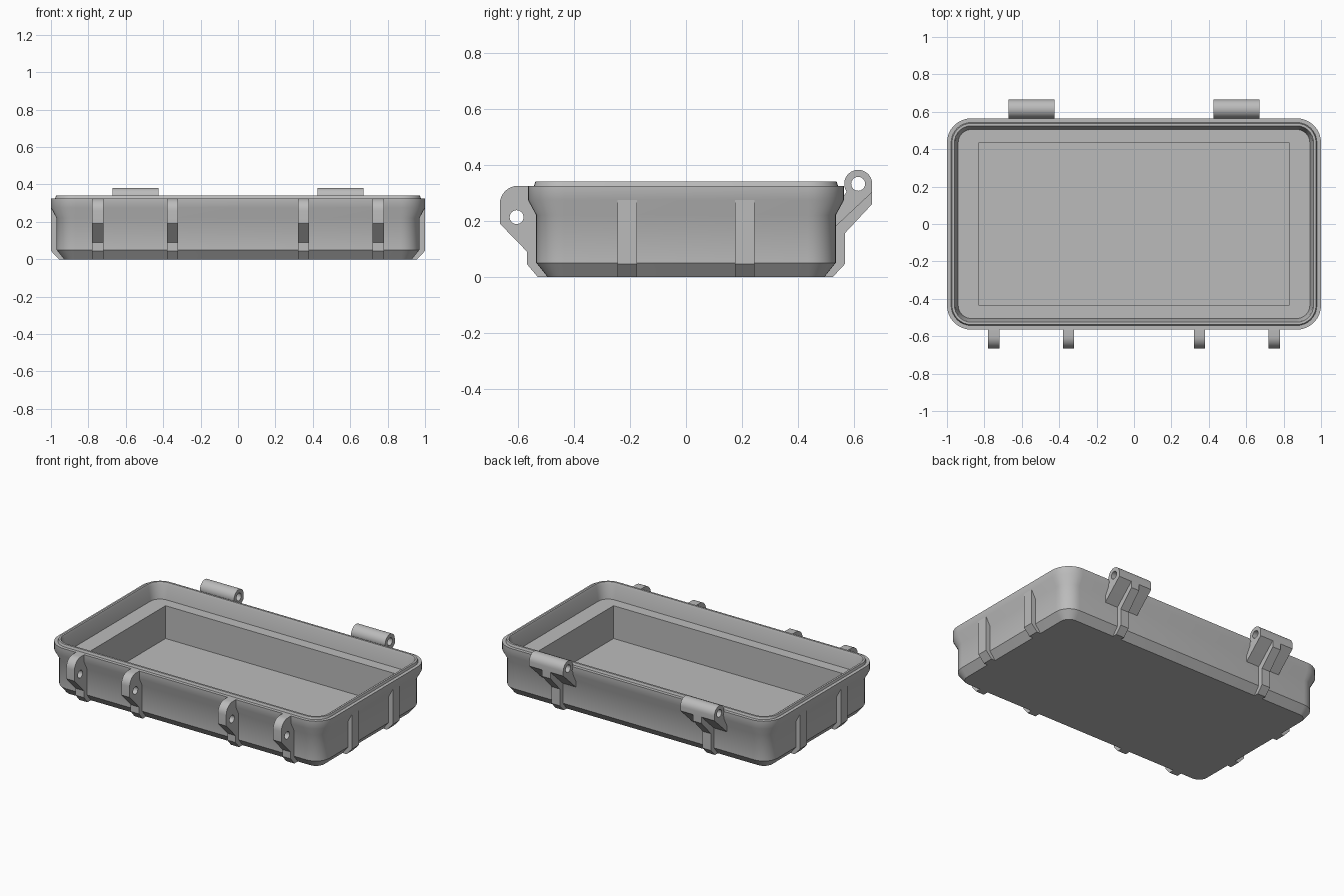
import bpy, bmesh, math

if "Cube" in bpy.data.objects:
    bpy.data.objects.remove(bpy.data.objects["Cube"])

grey = bpy.data.materials.new("plastic_grey")
grey.diffuse_color = (0.5, 0.5, 0.5, 1)
grey.use_nodes = True
grey.node_tree.nodes["Principled BSDF"].inputs["Base Color"].default_value = grey.diffuse_color


def finish(name, bm):
    """Clean a bmesh, make it an object, shade it smooth with sharp edges."""
    bmesh.ops.remove_doubles(bm, verts=bm.verts, dist=0.0002)
    bmesh.ops.recalc_face_normals(bm, faces=bm.faces)
    mesh = bpy.data.meshes.new(name)
    bm.to_mesh(mesh)
    bm.free()
    mesh.materials.clear()
    mesh.materials.append(grey)
    obj = bpy.data.objects.new(name, mesh)
    bpy.context.collection.objects.link(obj)
    bpy.ops.object.select_all(action='DESELECT')
    obj.select_set(True)
    bpy.context.view_layer.objects.active = obj
    bpy.ops.object.shade_smooth_by_angle(angle=math.radians(30))
    return obj


def arc(cx, cy, r, a0, a1, n):
    return [(cx + r * math.cos(math.radians(a0 + (a1 - a0) * i / n)),
             cy + r * math.sin(math.radians(a0 + (a1 - a0) * i / n)))
            for i in range(n + 1)]


def rounded_rect(hx, hy, r, n=8):
    pts = []
    for k, (sx, sy) in enumerate([(1, 1), (-1, 1), (-1, -1), (1, -1)]):
        pts += arc(sx * (hx - r), sy * (hy - r), r, 90 * k, 90 * k + 90, n)
    return pts


def slab(name, profile, width, side, offset, hole=None):
    """Extrude an (outward, z) profile, with optional round hole, on one side of the tray."""
    cu = bpy.data.curves.new(name, 'CURVE')
    cu.dimensions, cu.fill_mode, cu.extrude = '2D', 'BOTH', width / 2
    for pts in [profile] + ([arc(*hole, 0, 337.5, 15)] if hole else []):
        sp = cu.splines.new('POLY')
        sp.points.add(len(pts) - 1)
        for p, (u, z) in zip(sp.points, pts):
            p.co = (u, z, 0, 1)
        sp.use_cyclic_u = True
    tmp = bpy.data.objects.new(name + "_curve", cu)
    bpy.context.collection.objects.link(tmp)
    bpy.context.view_layer.update()
    mesh = bpy.data.meshes.new_from_object(
        tmp.evaluated_get(bpy.context.evaluated_depsgraph_get()))
    bpy.data.objects.remove(tmp)
    bm = bmesh.new()
    bm.from_mesh(mesh)
    obj = finish(name, bm)
    angle = {'right': 0, 'back': 90, 'left': 180, 'front': -90}[side]
    obj.rotation_euler = (math.pi / 2, 0, math.radians(angle))
    obj.location = (offset, 0, 0) if side in ('front', 'back') else (0, offset, 0)
    return obj


# Tray shell: inset from the rim outline and height, from base up and over the lip
HX, HY, R = 1.0, 0.565, 0.13
section = [(0.07, 0), (0.03, 0.05), (0.03, 0.22), (0, 0.275), (0, 0.325),
           (0.022, 0.325), (0.027, 0.34), (0.04, 0.34), (0.046, 0.325), (0.06, 0.235)]
rings = [(HX - d, HY - d, R - d, z) for d, z in section]
# Sharp-cornered pocket below the inner ledge
rings += [(0.83, 0.435, 0, 0.235), (0.83, 0.435, 0, 0.02)]
bm = bmesh.new()
loops = [[bm.verts.new((x, y, z)) for x, y in rounded_rect(hx, hy, r)]
         for hx, hy, r, z in rings]
for a, b in zip(loops, loops[1:]):
    for i in range(len(a)):
        j = (i + 1) % len(a)
        bm.faces.new((a[i], a[j], b[j], b[i]))
bm.faces.new(loops[0][::-1])
bm.faces.new(loops[-1])
finish("tray", bm)

# Front latch lugs with pin holes
lug = ([(0.49, 0), (0.53, 0), (0.568, 0.045), (0.568, 0.09), (0.665, 0.19)]
       + arc(0.6, 0.26, 0.065, 0, 90, 8) + [(0.555, 0.325), (0.52, 0.27), (0.52, 0.05)])
for x in (-0.75, -0.35, 0.35, 0.75):
    slab("latch_lug", lug, 0.06, 'front', x, (0.605, 0.213, 0.025))

# Back hinges: wide knuckle with leaf, carried by a narrow rib
knuckle = ([(0.52, 0.168), (0.54, 0.185), (0.665, 0.302)]
           + arc(0.615, 0.332, 0.05, 0, 215, 16) + [(0.55, 0.27), (0.52, 0.27)])
hinge_rib = [(0.49, 0), (0.525, 0), (0.567, 0.045), (0.567, 0.155), (0.665, 0.26),
             (0.665, 0.302), (0.64, 0.29), (0.52, 0.2), (0.52, 0.05)]
for x in (-0.548, 0.548):
    slab("hinge_knuckle", knuckle, 0.247, 'back', x, (0.615, 0.332, 0.025))
    slab("hinge_rib", hinge_rib, 0.06, 'back', x)

# Stiffening ribs on both ends
end_rib = [(0.92, 0), (0.958, 0), (1, 0.045), (1, 0.276), (0.96, 0.276), (0.955, 0.05)]
for side in ('left', 'right'):
    for y in (-0.21, 0.21):
        slab("end_rib", end_rib, 0.07, side, y)
